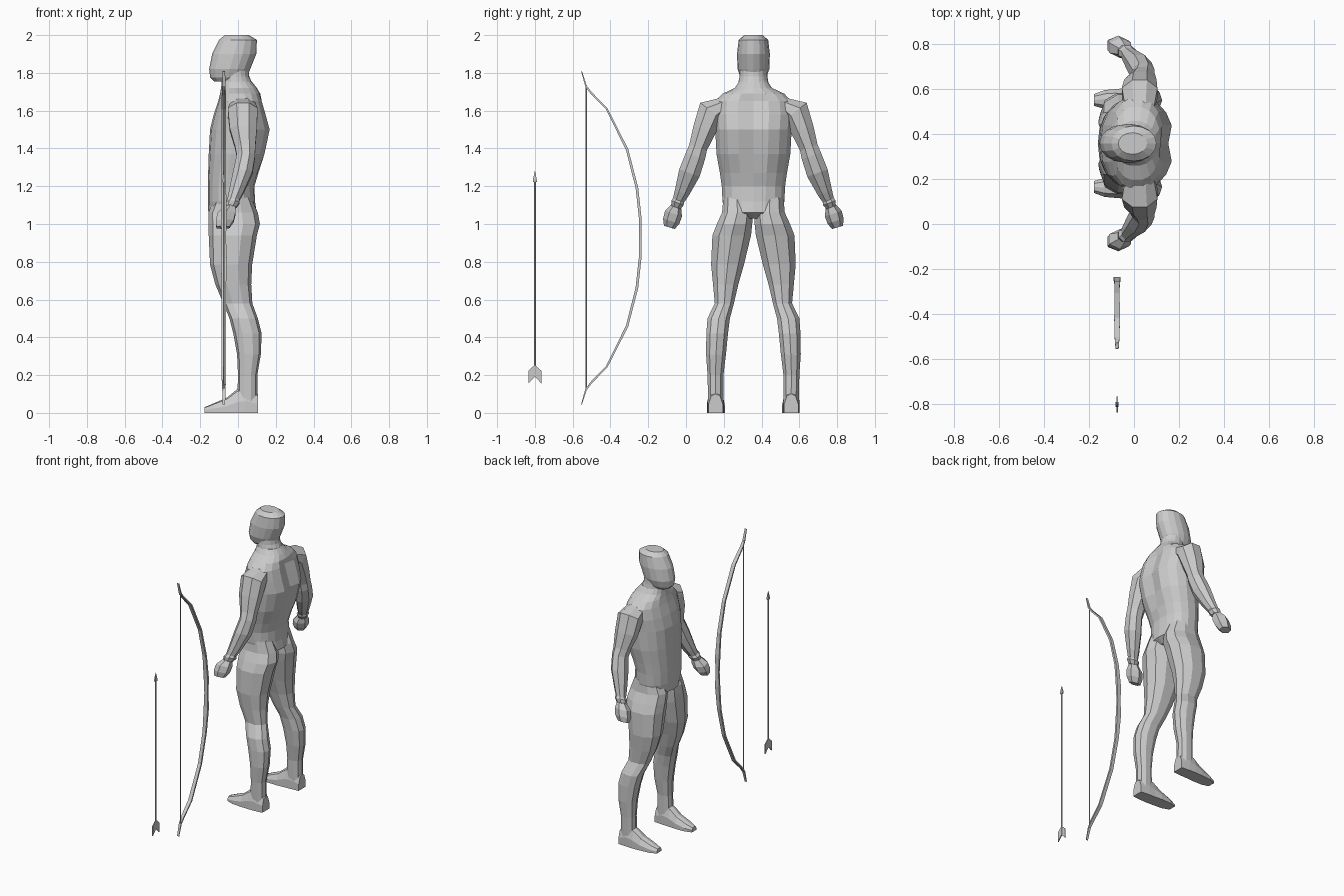
import bpy, bmesh, math
from mathutils import Vector

CY = 0.357   # figure's centre line (it faces -x)
PX = -0.075  # plane of the bow and arrow


def make(name, verts, faces):
    bm = bmesh.new()
    vs = [bm.verts.new(v) for v in verts]
    for f in faces:
        bm.faces.new([vs[i] for i in f])
    bmesh.ops.recalc_face_normals(bm, faces=bm.faces)
    me = bpy.data.meshes.new(name)
    bm.to_mesh(me)
    bm.free()
    ob = bpy.data.objects.new(name, me)
    bpy.context.collection.objects.link(ob)
    return ob


def skin(name, rings):
    n = len(rings[0])
    faces = [tuple(range(n)), tuple(range((len(rings) - 1) * n, len(rings) * n))]
    for r in range(len(rings) - 1):
        for i in range(n):
            j = (i + 1) % n
            faces.append((r * n + i, r * n + j, r * n + n + j, r * n + n + i))
    return make(name, [v for ring in rings for v in ring], faces)


def ring(c, u, v, n, turn=0.0, p=1.0):
    out = []
    for i in range(n):
        a = math.tau * (i + turn) / n
        ca, sa = math.cos(a), math.sin(a)
        out.append(Vector(c) + Vector(u) * math.copysign(abs(ca) ** p, ca)
                   + Vector(v) * math.copysign(abs(sa) ** p, sa))
    return out


def level(z, x0, x1, y, ry, n, p=1.0):
    return ring(((x0 + x1) / 2, y, z), ((x1 - x0) / 2, 0, 0), (0, ry, 0), n, 0, p)


def tube(name, path, n):
    """path: (x, y, z, radius along x, radius in the yz plane)"""
    pts = [Vector(p[:3]) for p in path]
    rings = []
    for i, p in enumerate(path):
        d = pts[min(i + 1, len(pts) - 1)] - pts[max(i - 1, 0)]
        v = Vector((0, -d.z, d.y)).normalized()
        rings.append(ring(p[:3], (p[3], 0, 0), v * p[4], n, 0.5))
    return skin(name, rings)


# Head and neck: z, front x, back x, half width
head = [(2.0, -.07, .058, .048), (1.975, -.1, .1, .078), (1.9, -.137, .097, .087),
        (1.82, -.153, .065, .084), (1.775, -.147, .045, .068), (1.755, -.125, .0, .05)]
skin("head", [level(z, a, b, CY, w, 16) for z, a, b, w in head])
skin("neck", [level(z, a, b, CY, w, 16)
              for z, a, b, w in [(1.83, -.08, .055, .07), (1.78, -.085, .06, .074), (1.69, -.09, .1, .09)]])

# Torso, with a groove down the spine
torso = [(1.755, -.085, .072, .076), (1.72, -.09, .1, .1), (1.69, -.095, .118, .165),
         (1.65, -.105, .132, .205), (1.58, -.128, .153, .212), (1.5, -.148, .176, .205),
         (1.37, -.155, .148, .198), (1.27, -.158, .108, .18), (1.2, -.16, .087, .17),
         (1.12, -.16, .09, .166), (1.06, -.157, .1, .15), (1.03, -.1, .06, .08)]
rings = []
for z, a, b, w in torso:
    r = level(z, a, b, CY, w, 18, .88)
    if 1.36 < z < 1.67:
        r[0].x -= .024
    rings.append(r)
skin("torso", rings)

leg = [(1.14, -.12, .07, .27, .075), (1.06, -.157, .105, .272, .085), (1.0, -.157, .116, .257, .098),
       (.94, -.155, .1, .242, .107), (.785, -.148, .075, .22, .091), (.68, -.12, .07, .21, .07),
       (.58, -.078, .076, .203, .053), (.5, -.045, .105, .173, .062), (.42, -.025, .125, .165, .06),
       (.31, -.005, .121, .159, .055), (.2, .0, .102, .156, .044), (.03, -.005, .103, .158, .042)]
arm = [(.025, .2, 1.63, .07, .045), (.025, .135, 1.595, .085, .082), (.028, .098, 1.5, .078, .067),
       (.038, .064, 1.405, .058, .053), (.042, .05, 1.36, .053, .058), (.025, .018, 1.27, .056, .062),
       (-.01, -.022, 1.165, .042, .043), (-.025, -.04, 1.125, .034, .034),
       (-.03, -.045, 1.112, .042, .038), (-.04, -.054, 1.088, .034, .028)]
hand = [(-.04, -.052, 1.095, .03, .028), (-.06, -.066, 1.055, .054, .047),
        (-.07, -.078, 1.015, .054, .045), (-.08, -.088, .982, .04, .03)]
# Foot: x, top z, centre y, half width
foot = [(.105, .1, .157, .038), (.04, .14, .157, .044), (-.005, .125, .157, .045),
        (-.06, .08, .16, .046), (-.13, .05, .162, .042), (-.178, .03, .164, .026)]


def foot_ring(x, h, y, w):
    half = [(-1, 0), (-1, .45), (-.6, .9), (0, 1), (.6, .9), (1, .45), (1, 0)]
    return [Vector((x, y + w * a, h * b)) for a, b in half]


def sided(part, left):
    ob = part
    if left:
        for v in ob.data.vertices:
            v.co.y = 2 * CY - v.co.y
        ob.data.flip_normals()


# Limbs, mirrored about the figure's centre line
for left in (False, True):
    side = "left" if left else "right"
    sided(skin(side + "_leg", [level(z, a, b, y, w, 10, .9) for z, a, b, y, w in leg]), left)
    sided(skin(side + "_foot", [foot_ring(*f) for f in foot]), left)
    sided(tube(side + "_arm", arm, 8), left)
    sided(tube(side + "_hand", hand, 6), left)

# Bow limbs and grip
mid = .927
half = [(-.242, .0, .016, .009), (-.242, .1, .022, .01), (-.26, .265, .017, .01), (-.312, .468, .016, .009),
        (-.42, .683, .018, .007), (-.505, .77, .015, .007), (-.53, .805, .012, .006), (-.553, .882, .01, .003)]
path = [(PX, y, mid - h, rx, r) for y, h, rx, r in reversed(half)]
path += [(PX, y, mid + h, rx, r) for y, h, rx, r in half[1:]]
tube("bow", path, 4)
tube("bow_string", [(PX, -.528, .12, .004, .004), (PX, -.528, 1.735, .004, .004)], 6)

# Arrow shaft, point and fletching
tube("arrow_shaft", [(PX, -.8, .19, .005, .005), (PX, -.8, 1.24, .005, .005)], 6)
tube("arrow_point", [(PX, -.8, 1.222, .008, .014), (PX, -.8, 1.23, .009, .016), (PX, -.8, 1.28, .001, .001)], 4)
fin = [(-.035, .222), (0, .255), (.035, .222), (.035, .155), (0, .192), (-.035, .155)]
skin("arrow_fletching", [[Vector((PX + dx, -.8 + y, z)) for y, z in fin] for dx in (-.003, .003)])
